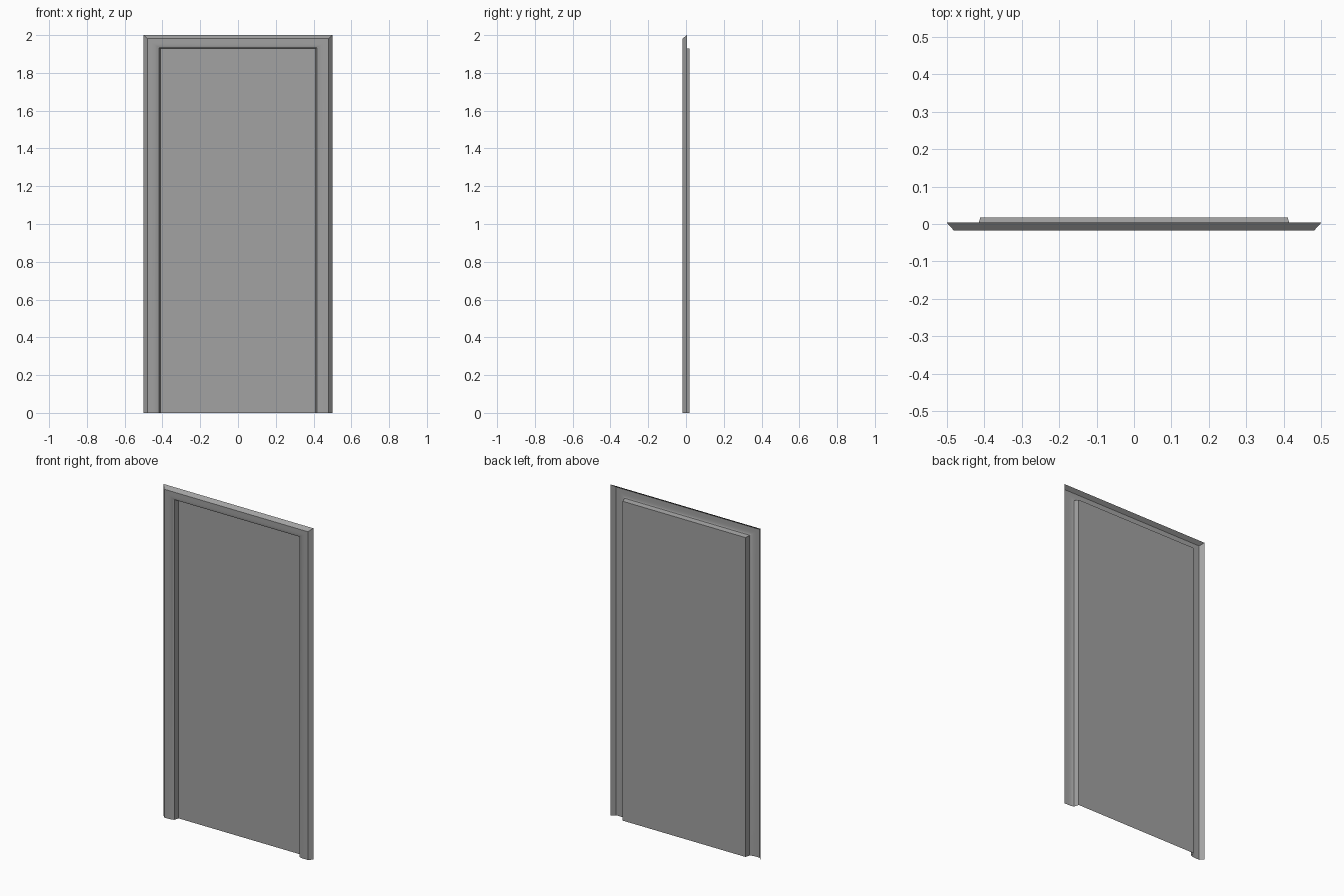
import bpy
import bmesh
import math

cube = bpy.data.objects.get("Cube")
if cube:
    bpy.data.objects.remove(cube, do_unlink=True)

HALF_WIDTH = 0.5
HEIGHT = 2.0

# One flat grey for the whole door
grey = bpy.data.materials.new("plain_grey")
grey.use_nodes = True
colour = (0.36, 0.36, 0.36, 1)
grey.diffuse_color = colour
grey.node_tree.nodes["Principled BSDF"].inputs["Base Color"].default_value = colour

# Moulding section, outer rim to panel: side inset, top inset, depth
SECTION = [
    (0, 0, 0.004),
    (0.02, 0.018, -0.018),
    (0.045, 0.04, -0.018),
    (0.06, 0.051, -0.0172),
    (0.072, 0.06, -0.015),
    (0.082, 0.067, -0.011),
    (0.09, 0.072, 0.018),
]


def arch(side, top, y):
    """Open-bottomed arch outline, from the foot at -x to the foot at +x."""
    x, z = HALF_WIDTH - side, HEIGHT - top
    return [(-x, y, 0), (-x, y, z), (x, y, z), (x, y, 0)]


def finish(name, bm):
    mesh = bpy.data.meshes.new(name)
    bm.to_mesh(mesh)
    bm.free()
    mesh.materials.append(grey)
    obj = bpy.data.objects.new(name, mesh)
    bpy.context.collection.objects.link(obj)
    bpy.ops.object.select_all(action="DESELECT")
    obj.select_set(True)
    bpy.context.view_layer.objects.active = obj
    bpy.ops.object.shade_smooth_by_angle(angle=math.radians(30))
    return obj


# Frame: the thin moulding section carried up, across and down
bm = bmesh.new()
rows = [[bm.verts.new(p) for p in arch(*s)] for s in SECTION]
for outer, inner in zip(rows, rows[1:]):
    for i in range(len(outer) - 1):
        bm.faces.new((outer[i], inner[i], inner[i + 1], outer[i + 1]))
finish("door_frame", bm)

# Panel: flat sheet closing the recess
bm = bmesh.new()
bm.faces.new([bm.verts.new(p) for p in reversed(arch(*SECTION[-1]))])
finish("door_panel", bm)
